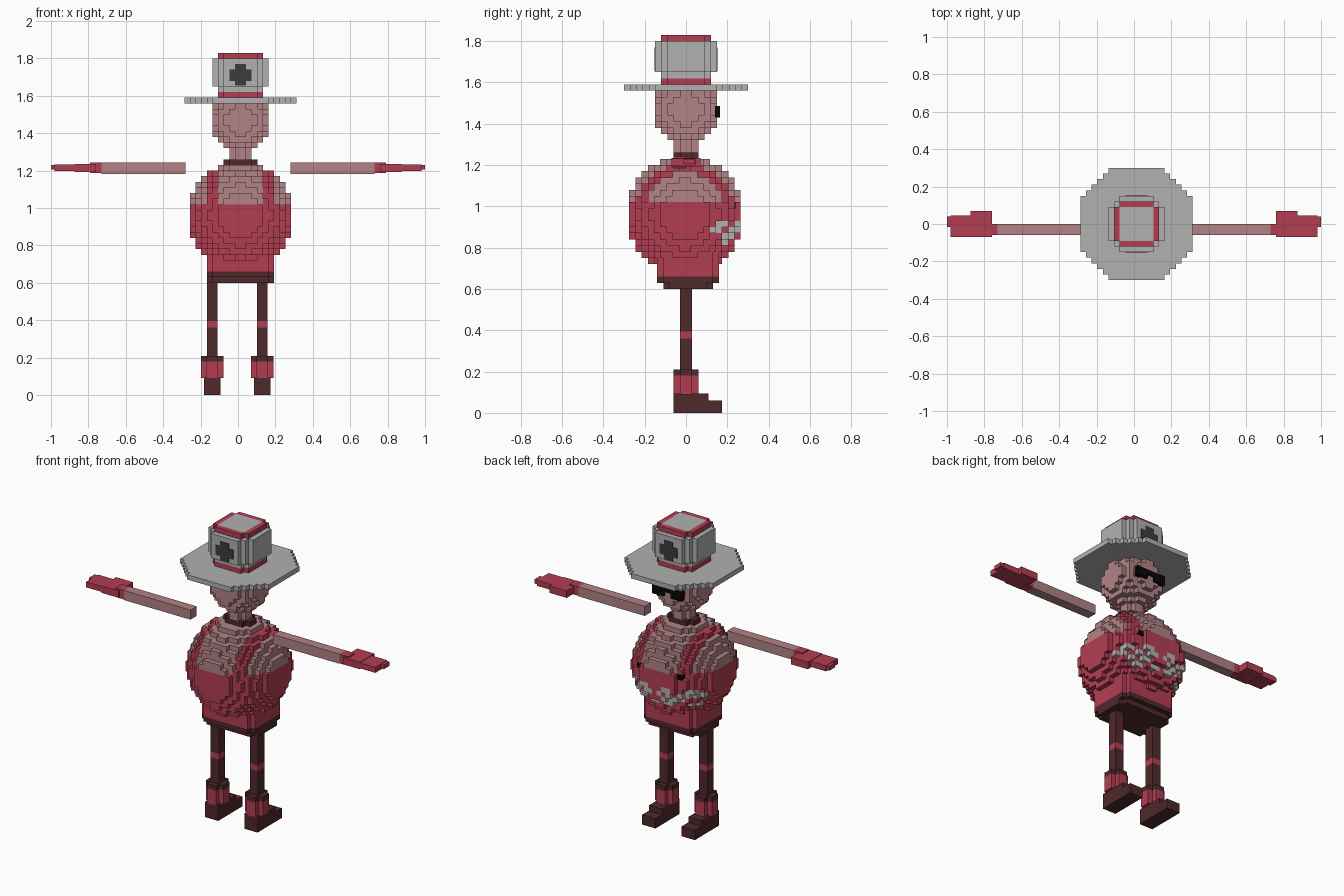
import bpy, bmesh
from mathutils import Vector

if "Cube" in bpy.data.objects:
    bpy.data.objects.remove(bpy.data.objects["Cube"])

V = 0.03      # block size
CX = 0.0135   # centre of the blocky parts


def mat(name, r, g, b):
    m = bpy.data.materials.new(name)
    m.diffuse_color = (r, g, b, 1)
    m.use_nodes = True
    m.node_tree.nodes["Principled BSDF"].inputs["Base Color"].default_value = m.diffuse_color
    return m


MATS = [mat("red", .45, .048, .085), mat("skin", .44, .225, .235),
        mat("dark brown", .078, .022, .025), mat("grey", .44, .44, .44),
        mat("charcoal", .045, .045, .045), mat("black", .002, .002, .002)]
RED, SKIN, BROWN, GREY, CHAR, BLACK = range(6)


def finish(name, bm):
    me = bpy.data.meshes.new(name)
    bm.to_mesh(me)
    bm.free()
    for m in MATS:
        me.materials.append(m)
    ob = bpy.data.objects.new(name, me)
    bpy.context.collection.objects.link(ob)
    return ob


def blocks(name, centre, n, inside, colour):
    """Outer faces of all blocks in an n-sized grid where inside() holds;
    coordinates passed to the rules are block units from the centre."""
    rng = [[i - (k - 1) / 2 for i in range(k)] for k in n]
    cells = {(x, y, z) for x in rng[0] for y in rng[1] for z in rng[2] if inside(x, y, z)}
    bm = bmesh.new()
    for c in cells:
        for a in range(3):
            for s in (1, -1):
                d = [0, 0, 0]
                d[a] = s
                if tuple(p + q for p, q in zip(c, d)) in cells:
                    continue
                u, w = Vector((0, 0, 0)), Vector((0, 0, 0))
                u[(a + 1) % 3], w[(a + 2) % 3] = .5, .5 * s
                mid = Vector(c) + Vector(d) * .5
                vs = [bm.verts.new((mid + o) * V + Vector(centre))
                      for o in (-u - w, u - w, u + w, -u + w)]
                bm.faces.new(vs).material_index = colour(*c)
    bmesh.ops.remove_doubles(bm, verts=bm.verts, dist=1e-4)
    return finish(name, bm)


def box(name, x, y, z, colour):
    bm = bmesh.new()
    bmesh.ops.create_cube(bm, size=1)
    for v in bm.verts:
        v.co = [(r[0] + r[1]) / 2 + c * (r[1] - r[0]) for r, c in zip((x, y, z), v.co)]
    for f in bm.faces:
        f.material_index = colour
    return finish(name, bm)


# Round torso: bare upper half, red trousers, braces and a speckled grey pattern
PATCH = ["0110011000110110",
         "1111010101101011",
         "1001111000110101",
         "0110011011011000"]


def torso_colour(x, y, z):
    if y > 0 and 6 < y * y / 6 + 3 and -5 < z < -1 and y > 2.5:
        if PATCH[int(-1.5 - z)][int(x + 8) % 16] == "1":
            return GREY
    if z < 2:
        return RED
    return RED if 4 <= abs(x) < 6 and z < 8 else SKIN


blocks("torso", (CX, -.005, .96), (18, 18, 18),
       lambda x, y, z: x * x + y * y + z * z < 88, torso_colour)

# Hips and the dark trouser bottom
blocks("hips", (CX, .01, .69), (12, 10, 6),
       lambda x, y, z: abs(x) + abs(y) < (9.5 if z > -2 else 8.5) and (z > -2 or abs(y) < 4),
       lambda x, y, z: BROWN if z < -1 else RED)

# Brace buttons
for side in (-1, 1):
    box("brace_button", (CX + side * .135 - .015, CX + side * .135 + .015),
        (.2, .24), (.99, 1.02), BLACK)

# Collar and neck
blocks("collar", (CX, 0, 1.245), (6, 4, 1), lambda x, y, z: abs(x) + abs(y) < 4,
       lambda x, y, z: BROWN)
blocks("neck", (CX, 0, 1.30), (4, 4, 3), lambda x, y, z: abs(x) + abs(y) < 3,
       lambda x, y, z: SKIN)

# Head
blocks("head", (CX, 0, 1.47), (10, 10, 10),
       lambda x, y, z: x * x + y * y + z * z < 27.5 and z < 4, lambda x, y, z: SKIN)

# Dark glasses
for side in (-1, 1):
    a, b = sorted((CX + side * .025, CX + side * .1))
    box("lens", (a, b), (.14, .165), (1.43, 1.485), BLACK)
box("glasses_bridge", (CX - .03, CX + .03), (.14, .165), (1.46, 1.485), BLACK)

# Hat brim
blocks("hat_brim", (CX, 0, 1.575), (20, 20, 1),
       lambda x, y, z: x * x + y * y < 111, lambda x, y, z: GREY)


# Hat crown: narrow red band, wider middle, red rim around the top
def crown_inside(x, y, z):
    wide = 5 if -2 < z < 3 else 4
    return max(abs(x), abs(y)) < wide and abs(x) + abs(y) < (7.5 if wide == 5 else 6.5)


def crown_colour(x, y, z):
    if z < -3:
        return RED
    return RED if z > 3 and (max(abs(x), abs(y)) > 3 or abs(x) + abs(y) > 5.5) else GREY


blocks("hat_crown", (CX, 0, 1.71), (10, 10, 8), crown_inside, crown_colour)

# Cross-shaped badges on both faces of the hat
for s in (-1, 1):
    y = sorted((s * .135, s * .153))
    box("badge_across", (CX - .06, CX + .06), y, (1.68, 1.74), CHAR)
    box("badge_upright", (CX - .03, CX + .03), y, (1.655, 1.77), CHAR)

# Arms and hands, stretched sideways
for s in (-1, 1):
    def part(name, x0, x1, y, z, c):
        box(name, sorted((s * x0, s * x1)), y, z, c)
    part("arm", .28, .73, (-.06, 0), (1.183, 1.242), SKIN)
    part("sleeve_cuff", .73, .79, (-.06, 0), (1.186, 1.242), RED)
    part("palm", .76, .875, (-.07, .07), (1.192, 1.235), RED)
    part("fingers", .875, .98, (-.07, .045), (1.198, 1.232), RED)
    part("fingertips", .98, 1.0, (-.015, .04), (1.205, 1.23), RED)

# Legs, boot cuffs and boots
for cx in (-.1375, .1295):
    lx = (cx - .028, cx + .028)
    box("lower_leg", lx, (-.03, .03), (.19, .36), BROWN)
    box("leg_stripe", lx, (-.03, .03), (.36, .395), RED)
    box("upper_leg", lx, (-.03, .03), (.395, .62), BROWN)
    blocks("boot_cuff", (cx, 0, .15), (4, 4, 4), lambda x, y, z: abs(x) + abs(y) < 3,
           lambda x, y, z: BROWN if z > 1 else RED)
    box("boot_heel", (cx - .045, cx + .045), (-.06, .06), (0, .093), BROWN)
    box("boot_step", (cx - .045, cx + .045), (.03, .11), (0, .093), BROWN)
    box("boot_toe", (cx - .045, cx + .045), (.11, .175), (0, .06), BROWN)
